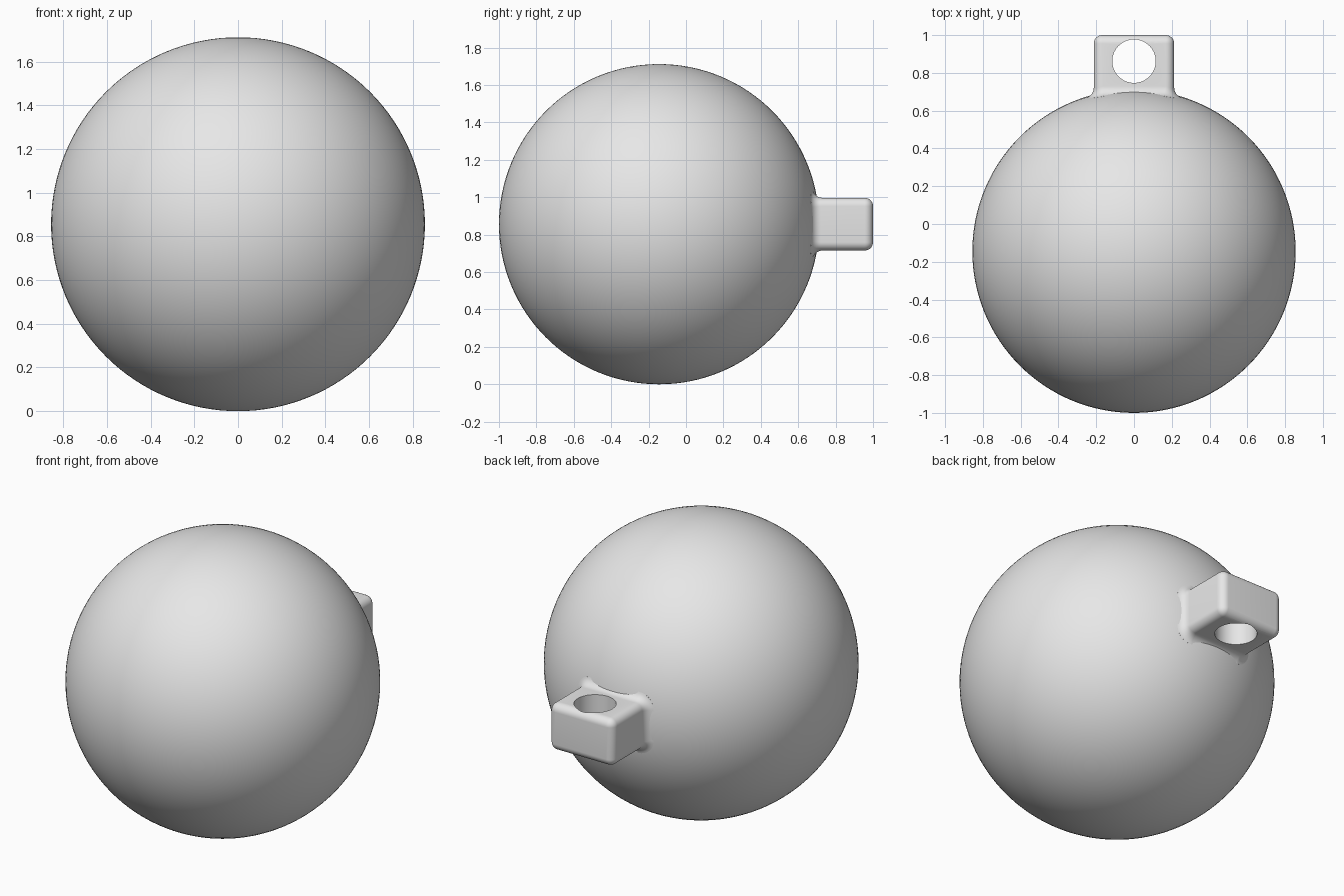
import bpy
import bmesh
import math
from mathutils import Vector

cube = bpy.data.objects.get("Cube")
if cube:
    bpy.data.objects.remove(cube, do_unlink=True)

RADIUS = 0.856
CENTRE = Vector((0, RADIUS - 1, RADIUS))
HALF_W, HALF_H = 0.213, 0.141   # lug half width and half height
TIP = 1.0                       # back end of the lug
ROUND = 0.045                   # rounded lug edges
FILLET = 0.055                  # blend between lug and ball
STEPS = 8

grey = bpy.data.materials.new("light grey")
grey.use_nodes = True
grey.diffuse_color = (0.8, 0.8, 0.8, 1)
grey.node_tree.nodes["Principled BSDF"].inputs["Base Color"].default_value = grey.diffuse_color


def shade(obj):
    bpy.ops.object.select_all(action='DESELECT')
    obj.select_set(True)
    bpy.context.view_layer.objects.active = obj
    bpy.ops.object.shade_smooth_by_angle(angle=math.radians(35))


# Ball
bpy.ops.mesh.primitive_uv_sphere_add(segments=128, ring_count=64, radius=RADIUS, location=CENTRE)
ball = bpy.context.object
ball.name = "ball"
ball.data.materials.append(grey)
shade(ball)


# Rounded rectangle: core corner points, each with its outward direction
def outline():
    points = []
    for corner, (sx, sz) in enumerate([(1, 1), (-1, 1), (-1, -1), (1, -1)]):
        core = Vector((sx * (HALF_W - ROUND), 0, CENTRE.z + sz * (HALF_H - ROUND)))
        for i in range(STEPS + 1):
            a = math.pi / 2 * (corner + i / STEPS)
            points.append((core, Vector((math.cos(a), 0, math.sin(a)))))
    return points


# One lengthwise profile: hidden root, rolling-ball fillet, side, rounded end
def profile(core, out):
    mid = core + out * (ROUND + FILLET)
    across = Vector((mid.x, 0, mid.z - CENTRE.z)).length
    mid.y = CENTRE.y + math.sqrt((RADIUS + FILLET) ** 2 - across ** 2)
    to_ball = (CENTRE - mid).normalized()
    path = [mid + FILLET * to_ball.slerp(-out, i / STEPS) for i in range(STEPS + 1)]
    root = path[0].copy()
    root.y = 0.4
    path.insert(0, root)
    for i in range(STEPS + 1):
        a = math.pi / 2 * i / STEPS
        p = core + out * ROUND * math.cos(a)
        p.y = TIP - ROUND + ROUND * math.sin(a)
        path.append(p)
    return path


# Lug
bm = bmesh.new()
columns = [[bm.verts.new(p) for p in profile(*pair)] for pair in outline()]
for a, b in zip(columns, columns[1:] + columns[:1]):
    for i in range(len(a) - 1):
        bm.faces.new((a[i], b[i], b[i + 1], a[i + 1]))
bm.faces.new([c[0] for c in columns])
bm.faces.new([c[-1] for c in columns])
bmesh.ops.remove_doubles(bm, verts=bm.verts, dist=0.0001)
bmesh.ops.recalc_face_normals(bm, faces=bm.faces)
mesh = bpy.data.meshes.new("lug")
bm.to_mesh(mesh)
bm.free()
lug = bpy.data.objects.new("lug", mesh)
bpy.context.collection.objects.link(lug)
mesh.materials.append(grey)

# Upright hole through the lug
bpy.ops.mesh.primitive_cylinder_add(vertices=64, radius=0.115, depth=0.6,
                                    location=(0, 0.862, CENTRE.z))
cutter = bpy.context.object
cutter.name = "hole_cutter"
cutter.data.materials.append(grey)
hole = lug.modifiers.new("hole", 'BOOLEAN')
hole.operation = 'DIFFERENCE'
hole.solver = 'EXACT'
hole.object = cutter
bpy.ops.object.select_all(action='DESELECT')
lug.select_set(True)
bpy.context.view_layer.objects.active = lug
bpy.ops.object.modifier_apply(modifier=hole.name)
bpy.data.objects.remove(cutter, do_unlink=True)
shade(lug)
